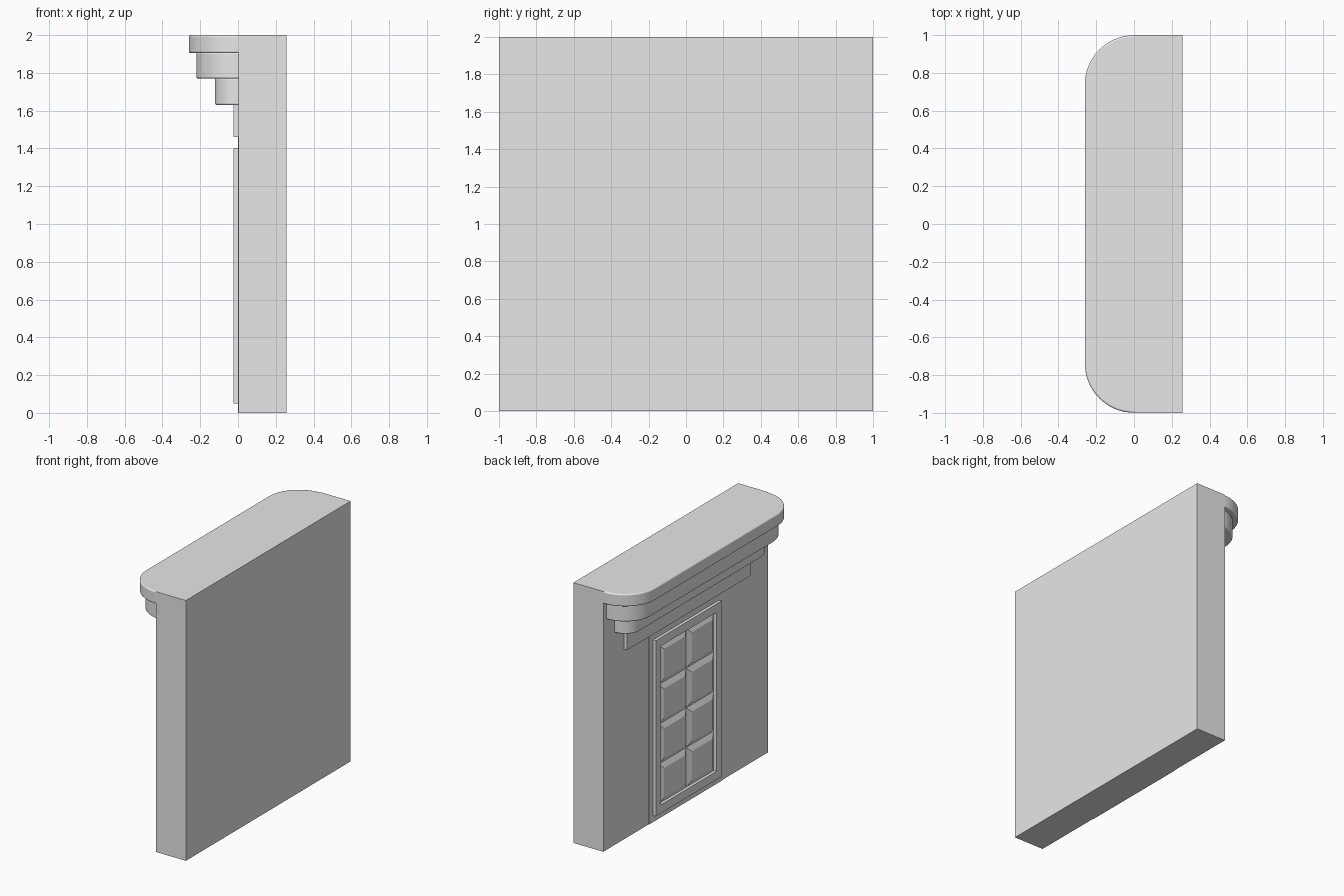
import bpy, bmesh, math

cube = bpy.data.objects.get("Cube")
if cube:
    bpy.data.objects.remove(cube, do_unlink=True)

stone = bpy.data.materials.new("light_grey")
stone.use_nodes = True
grey = (0.8, 0.8, 0.8, 1)
stone.diffuse_color = grey
stone.node_tree.nodes["Principled BSDF"].inputs["Base Color"].default_value = grey

FACE = 0.003   # x of the wall face that carries the door
DOOR = -0.001  # x of the door slab face


def finish(name, bm):
    bmesh.ops.recalc_face_normals(bm, faces=bm.faces[:])
    mesh = bpy.data.meshes.new(name)
    bm.to_mesh(mesh)
    bm.free()
    mesh.materials.append(stone)
    obj = bpy.data.objects.new(name, mesh)
    bpy.context.collection.objects.link(obj)
    return obj


def add_box(bm, x, y, z):
    verts = bmesh.ops.create_cube(bm, size=1)["verts"]
    for v in verts:
        for i, (lo, hi) in enumerate((x, y, z)):
            v.co[i] = hi if v.co[i] > 0 else lo
    return verts


def box(name, x, y, z):
    bm = bmesh.new()
    add_box(bm, x, y, z)
    return finish(name, bm)


def cornice(name, radius, z0, z1, half=0.739, steps=20):
    """Slab with two rounded corners, projecting from the wall."""
    outline = [(0.02, half + radius)]
    for side in (1, -1):
        arc = [(-radius * math.sin(a), side * (half + radius * math.cos(a)))
               for a in (math.pi / 2 * i / steps for i in range(steps + 1))]
        outline += arc if side == 1 else arc[::-1]
    outline.append((0.02, -half - radius))
    bm = bmesh.new()
    base = bm.faces.new([bm.verts.new((x, y, z0)) for x, y in outline])
    top = bmesh.ops.extrude_face_region(bm, geom=[base])["geom"]
    bmesh.ops.translate(bm, vec=(0, 0, z1 - z0),
                        verts=[g for g in top if isinstance(g, bmesh.types.BMVert)])
    obj = finish(name, bm)
    bevel = obj.modifiers.new("soft_edges", "BEVEL")
    bevel.width = 0.009
    bevel.segments = 3
    bevel.limit_method = "ANGLE"
    bpy.ops.object.select_all(action="DESELECT")
    obj.select_set(True)
    bpy.context.view_layer.objects.active = obj
    bpy.ops.object.shade_smooth_by_angle(angle=math.radians(40))


# Wall and flush door slab
box("wall", (FACE, 0.257), (-1, 1), (0, 2))
box("door_slab", (DOOR, 0.05), (-0.45, 0.45), (0, 1.47))

# Stepped canopy over the door
box("canopy_backing_strip", (-0.024, 0.02), (-0.75, 0.75), (1.46, 1.64))
cornice("canopy_lower_tier", 0.122, 1.63, 1.775)
cornice("canopy_middle_tier", 0.22, 1.77, 1.91)
cornice("canopy_top_tier", 0.26, 1.905, 2.0)

# Raised frame around the door panels
OUT, INN, Z0, Z1, RIM = 0.4, 0.335, 0.05, 1.4, 0.065
bm = bmesh.new()
depth = (-0.024, 0.01)
for lo, hi in ((-OUT, -INN), (INN, OUT)):
    add_box(bm, depth, (lo, hi), (Z0, Z1))
for lo, hi in ((Z0, Z0 + RIM), (Z1 - RIM, Z1)):
    add_box(bm, depth, (-INN, INN), (lo, hi))
finish("door_frame", bm)

# Eight raised panels with sloped edges
bm = bmesh.new()
rows, cols, slope = 4, 2, 0.04
height = (Z1 - Z0 - 2 * RIM) / rows
width = 2 * INN / cols
for r in range(rows):
    for c in range(cols):
        y, z = -INN + c * width, Z0 + RIM + r * height
        verts = add_box(bm, (-0.021, DOOR), (y, y + width), (z, z + height))
        for v in verts:
            if v.co.x < -0.01:
                v.co.y += slope if v.co.y < y + width / 2 else -slope
                v.co.z += slope if v.co.z < z + height / 2 else -slope
finish("door_panels", bm)
